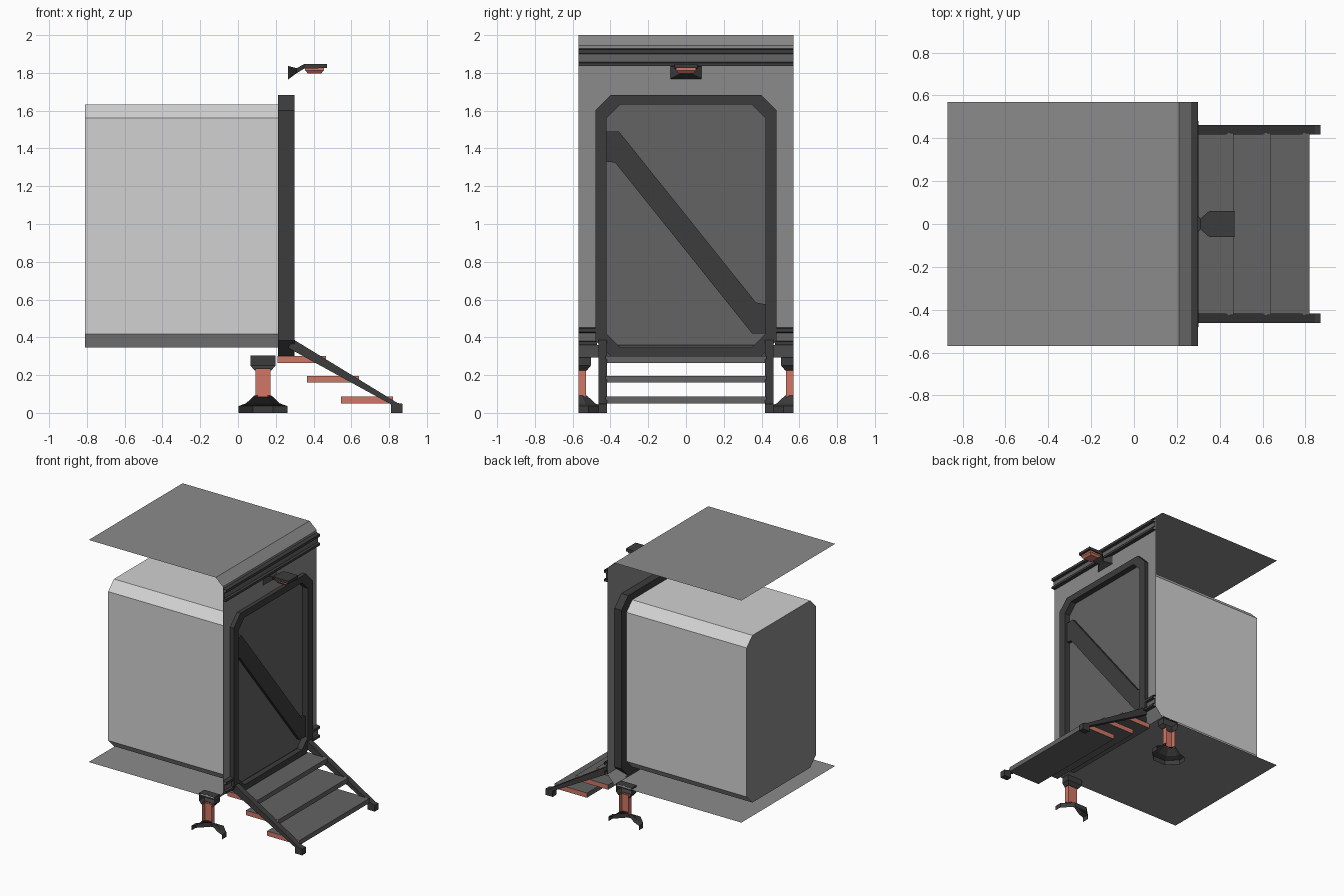
import bpy, bmesh

if "Cube" in bpy.data.objects:
    bpy.data.objects.remove(bpy.data.objects["Cube"])

def material(name, r, g, b):
    m = bpy.data.materials.new(name)
    m.diffuse_color = (r, g, b, 1)
    m.use_nodes = True
    m.node_tree.nodes["Principled BSDF"].inputs["Base Color"].default_value = m.diffuse_color
    return m

LIGHT = material("light grey", .64, .64, .64)
MID = material("mid grey", .26, .26, .26)
DARK = material("dark grey", .125, .125, .125)
BLACK = material("charcoal", .046, .046, .046)
RED = material("dull red", .63, .185, .135)


def build(name, verts, faces, mats, rule=None):
    """Mesh object; rule(face) returns the material slot."""
    bm = bmesh.new()
    vs = [bm.verts.new(v) for v in verts]
    for f in faces:
        bm.faces.new([vs[i] for i in f])
    bmesh.ops.recalc_face_normals(bm, faces=bm.faces)
    bm.normal_update()
    if rule:
        for f in bm.faces:
            f.material_index = rule(f)
    me = bpy.data.meshes.new(name)
    bm.to_mesh(me)
    bm.free()
    for m in mats:
        me.materials.append(m)
    ob = bpy.data.objects.new(name, me)
    bpy.context.collection.objects.link(ob)
    return ob


def loft(name, rings, mats, closed=True, caps=True, rule=None):
    """Skin a list of equal-length rings."""
    n = len(rings[0])
    verts = [p for r in rings for p in r]
    faces = []
    for k in range(len(rings) - 1):
        for i in range(n if closed else n - 1):
            j = (i + 1) % n
            faces.append((k*n + i, k*n + j, k*n + n + j, k*n + n + i))
    if caps:
        faces.append(tuple(range(n)))
        faces.append(tuple(range(len(verts) - n, len(verts))))
    return build(name, verts, faces, mats, rule)


def along_y(name, xz, y0, y1, mats, **kw):
    return loft(name, [[(x, y, z) for x, z in xz] for y in (y0, y1)], mats, **kw)


def along_x(name, yz, x0, x1, mats, **kw):
    return loft(name, [[(x, y, z) for y, z in yz] for x in (x0, x1)], mats, **kw)


def octagon(h, z0, z1, c):
    half = [(h - c, z0), (h, z0 + c), (h, z1 - c), (h - c, z1)]
    return half + [(-y, z) for y, z in reversed(half)]


# Cabin body behind the doorway, with a darker end wall
inner = octagon(.42, .347, 1.632, .07)
outer = octagon(.48, .30, 1.683, .082)
along_x("cabin_body", inner, -.81, .215, [LIGHT, MID],
        rule=lambda f: 1 if abs(f.normal.x) > .9 else 0)

# Door frame: ring with square section
n = 8
rings = [[(x, y, z) for y, z in ring]
         for x, ring in ((.212, inner), (.212, outer), (.30, outer), (.30, inner), (.212, inner))]
loft("door_frame", rings, [BLACK], caps=False)

# Door leaf and its diagonal brace
along_x("door_panel", inner, .235, .255, [DARK])
brace = [(-.42, 1.49), (-.355, 1.49), (.37, .585), (.42, .575),
         (.42, .42), (.35, .42), (-.375, 1.325), (-.42, 1.33)]
along_x("door_brace", brace, .25, .28, [BLACK])

# Thin shell: roof with sloped edge, floor with sloped edge, wall with doorway
W = .57
along_y("roof_sheet", [(-.87, 2), (.21, 2), (.27, 1.945)], -W, W, [MID], closed=False, caps=False)
along_y("floor_sheet", [(-.87, .293), (.21, .293), (.27, .36)], -W, W, [MID], closed=False, caps=False)
wall = [(-W, .36), (-W, 1.945), (W, 1.945), (W, .36), (.47, .36),
        (.47, 1.60), (.395, 1.675), (-.395, 1.675), (-.47, 1.60), (-.47, .36)]
build("front_wall", [(.27, y, z) for y, z in wall], [tuple(range(10))], [MID])

# Grooved rails above and beside the doorway
def rail(name, z, y0, y1):
    prof = [(.27, .093), (.298, .087), (.298, .067), (.28, .063),
            (.28, .021), (.298, .017), (.298, 0), (.27, 0)]
    along_y(name, [(x, z + dz) for x, dz in prof], y0, y1, [BLACK, DARK], closed=False, caps=False,
            rule=lambda f: 1 if abs(f.calc_center_median().x - .28) < .001 else 0)

rail("upper_rail", 1.836, -W, W)
rail("lower_rail_left", .36, -W, -.475)
rail("lower_rail_right", .36, .475, W)

# Steps with red ends
for i, (x0, x1, z) in enumerate(((.21, .465, .265), (.365, .64, .16), (.545, .82, .05))):
    along_y(f"step_{i + 1}", [(x0, z), (x1, z), (x1, z + .036), (x0, z + .036)], -.425, .425,
            [DARK, RED], rule=lambda f: 1 if abs(f.normal.y) > .9 else 0)

stringer = [(.265, .345), (.295, .388), (.845, .052), (.87, .048), (.87, 0), (.81, 0), (.81, .045), (.30, .325)]
for side, s in (("left", -1), ("right", 1)):
    # Sloping stair side
    along_y("stair_side_" + side, stringer, s * .418, s * .463, [BLACK])

    # Jack: half foot, post and head, open where the model is cut off
    def half_jack(name, levels, shape, mat):
        loft(name + "_" + side, [[(.132 + r * a, s * (W - r * b), z) for a, b in shape] for r, z in levels],
             [mat], closed=False, caps=False)

    half_square = [(-1, 0), (-1, 1), (1, 1), (1, 0)]
    half_oct = [(-1, 0), (-1, .41), (-.41, 1), (.41, 1), (1, .41), (1, 0)]
    half_jack("jack_foot", [(.13, 0), (.13, .036), (.09, .05), (.045, .092), (.035, .092)], half_oct, BLACK)
    half_jack("jack_post", [(.04, .085), (.04, .235)], half_square, RED)
    half_jack("jack_head", [(.036, .225), (.045, .225), (.066, .25), (.066, .305), (.01, .305)], half_square, BLACK)

# Lamp over the door: bracket and red lens
def box_ring(x, h, z0, z1):
    return [(x, -h, z0), (x, h, z0), (x, h, z1), (x, -h, z1)]

loft("lamp_bracket", [box_ring(.266, .083, 1.765, 1.837), box_ring(.272, .08, 1.77, 1.835),
                      box_ring(.31, .025, 1.798, 1.825), box_ring(.35, .06, 1.822, 1.846),
                      box_ring(.47, .06, 1.826, 1.846)], [BLACK])
loft("lamp_lens", [[(x, y, z) for x, y in ((a, -h), (b, -h), (b, h), (a, h))]
                   for a, b, h, z in ((.355, .455, .052, 1.826), (.355, .455, .052, 1.813), (.37, .44, .04, 1.797))],
     [RED])
